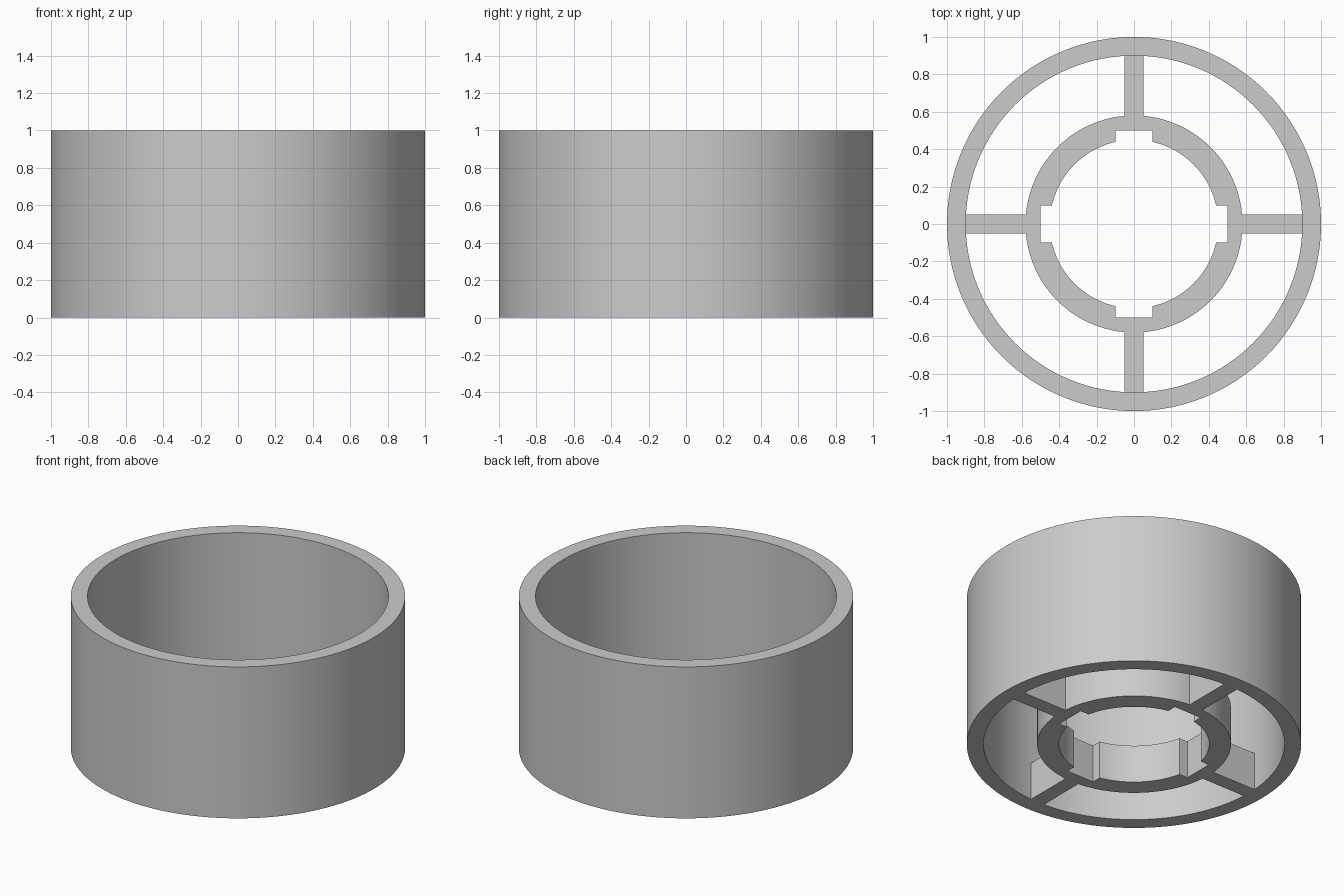
import bpy, bmesh
from math import radians, asin, cos, sin, pi, hypot
from mathutils import Matrix, Vector

cube = bpy.data.objects.get("Cube")
if cube:
    bpy.data.objects.remove(cube, do_unlink=True)

GREY = (0.6, 0.6, 0.6, 1)
grey = bpy.data.materials.new("light grey plastic")
grey.use_nodes = True
grey.diffuse_color = GREY
grey.node_tree.nodes["Principled BSDF"].inputs["Base Color"].default_value = GREY

RIM_OUT, RIM_IN, RIM_HEIGHT = 1.0, 0.9, 1.0
HUB_OUT, HUB_IN, LOW_HEIGHT = 0.58, 0.45, 0.25
NOTCH_DEPTH, NOTCH_HALF = 0.5, 0.1
SPOKE_WIDTH = 0.1


def finish(name, bm):
    bmesh.ops.recalc_face_normals(bm, faces=bm.faces)
    mesh = bpy.data.meshes.new(name)
    bm.to_mesh(mesh)
    bm.free()
    mesh.materials.append(grey)
    obj = bpy.data.objects.new(name, mesh)
    bpy.context.collection.objects.link(obj)
    bpy.ops.object.select_all(action="DESELECT")
    obj.select_set(True)
    bpy.context.view_layer.objects.active = obj
    bpy.ops.object.shade_smooth_by_angle(angle=radians(25))
    return obj


def extruded_ring(name, inner, outer_radius, height):
    """Wall between an inner outline and a round outside."""
    bm = bmesh.new()
    columns = []
    for x, y in inner:
        k = outer_radius / hypot(x, y)
        columns.append([bm.verts.new(p) for p in (
            (x, y, 0), (x * k, y * k, 0), (x * k, y * k, height), (x, y, height))])
    for i, a in enumerate(columns):
        b = columns[(i + 1) % len(columns)]
        for j in range(4):
            k = (j + 1) % 4
            bm.faces.new((a[j], b[j], b[k], a[k]))
    return finish(name, bm)


def arc(radius, start, end, steps):
    return [(radius * cos(start + (end - start) * i / steps),
             radius * sin(start + (end - start) * i / steps)) for i in range(steps)]


# Tall outer rim
extruded_ring("outer_rim", arc(RIM_IN, 0, 2 * pi, 128), RIM_OUT, RIM_HEIGHT)

# Low hub with four square notches in its bore
half_angle = asin(NOTCH_HALF / HUB_IN)
quarter = [(HUB_IN * cos(half_angle), -NOTCH_HALF)]
quarter += [(NOTCH_DEPTH, NOTCH_HALF * (i / 4 - 1)) for i in range(9)]
quarter += arc(HUB_IN, half_angle, pi / 2 - half_angle, 22)
bore = []
for turn in range(4):
    rot = Matrix.Rotation(turn * pi / 2, 2)
    bore += [tuple(rot @ Vector(p)) for p in quarter]
extruded_ring("hub", bore, HUB_OUT, LOW_HEIGHT)

# Four spokes joining hub and rim
start, end = HUB_OUT - 0.015, RIM_IN + 0.015
for turn, side in enumerate(("left", "back", "right", "front")):
    bm = bmesh.new()
    bmesh.ops.create_cube(bm, size=1)
    bmesh.ops.scale(bm, vec=(end - start, SPOKE_WIDTH, LOW_HEIGHT), verts=bm.verts)
    bmesh.ops.translate(bm, vec=((start + end) / 2, 0, LOW_HEIGHT / 2), verts=bm.verts)
    bmesh.ops.rotate(bm, cent=(0, 0, 0), verts=bm.verts,
                     matrix=Matrix.Rotation(turn * pi / 2, 3, "Z"))
    finish(side + "_spoke", bm)
